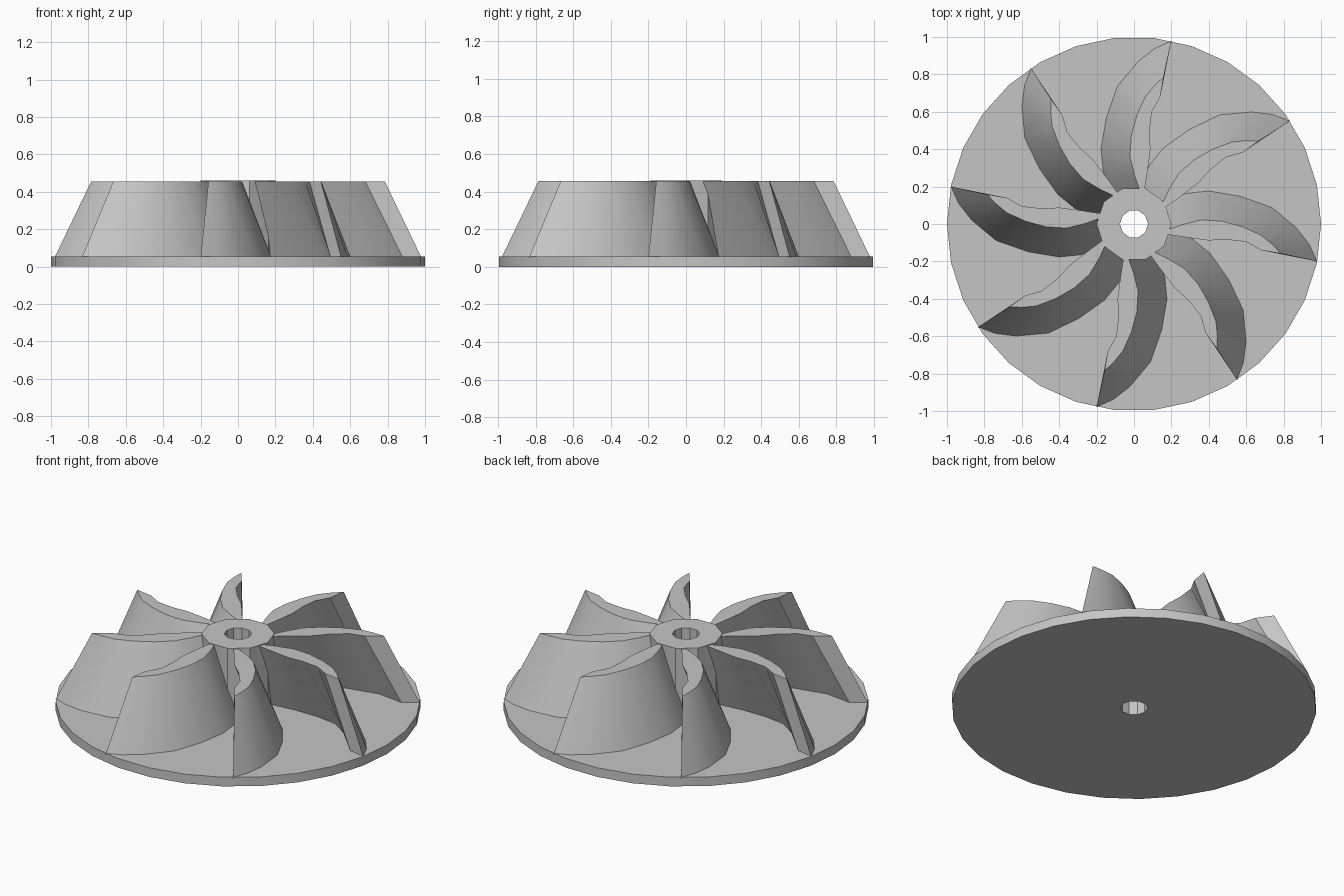
import bpy, bmesh, math

if "Cube" in bpy.data.objects:
    bpy.data.objects.remove(bpy.data.objects["Cube"])

grey = bpy.data.materials.new("light_grey")
grey.diffuse_color = (0.56, 0.56, 0.56, 1)
grey.use_nodes = True
grey.node_tree.nodes["Principled BSDF"].inputs["Base Color"].default_value = grey.diffuse_color


def finish(name, bm, angle=30):
    bmesh.ops.recalc_face_normals(bm, faces=bm.faces)
    me = bpy.data.meshes.new(name)
    bm.to_mesh(me)
    bm.free()
    ob = bpy.data.objects.new(name, me)
    bpy.context.collection.objects.link(ob)
    me.materials.append(grey)
    bpy.ops.object.select_all(action='DESELECT')
    ob.select_set(True)
    bpy.context.view_layer.objects.active = ob
    bpy.ops.object.shade_smooth_by_angle(angle=math.radians(angle))
    return ob


def decagon_radius(r, a):
    # distance from centre to the edge of a ten-sided outline at angle a
    step = math.radians(36)
    return r * math.cos(step / 2) / math.cos(a % step - step / 2)


def tube(name, sides, outer, inner, z0, z1):
    # ring with a ten-sided hole through it
    bm = bmesh.new()
    rows = []
    for i in range(sides):
        a = 2 * math.pi * i / sides
        q = decagon_radius(inner, a)
        rows.append([bm.verts.new((r * math.cos(a), r * math.sin(a), z))
                     for r, z in ((outer, z0), (outer, z1), (q, z1), (q, z0))])
    for i in range(sides):
        p, n = rows[i], rows[(i + 1) % sides]
        for k in range(4):
            j = (k + 1) % 4
            bm.faces.new((p[k], n[k], n[j], p[j]))
    return finish(name, bm)


# Back plate and hub
tube("back_plate", 30, 1.0, 0.075, 0, 0.055)
tube("hub", 10, 0.2, 0.075, 0.055, 0.46)

# Blade outlines: convex side from hub to tip, then concave side back to hub
base = [(.15, .11), (.28, .166), (.40, .178), (.567, .15), (.738, .09), (.87, -.02),
        (.94, -.11), (.98, -.2), (.88, -.18), (.78, -.05), (.61, .06), (.48, .08),
        (.33, .08), (.15, .06)]
crest = [(.17, -.035), (.26, -.003), (.36, .022), (.47, .015), (.58, -.015), (.68, -.06),
         (.74, -.11), (.785, -.158), (.68, -.14), (.60, -.095), (.49, -.083), (.40, -.088),
         (.30, -.075), (.17, -.055)]


def blade(i):
    a = i * math.pi / 4
    c, s = math.cos(a), math.sin(a)
    bm = bmesh.new()
    lo, hi = [[bm.verts.new((x * c - y * s, x * s + y * c, z)) for x, y in pts]
              for pts, z in ((base, 0.05), (crest, 0.455))]
    n = len(lo)
    for k in range(n):
        j = (k + 1) % n
        bm.faces.new((lo[k], lo[j], hi[j], hi[k]))
    bm.faces.new(lo)
    bm.faces.new(hi)
    finish("blade_%d" % (i + 1), bm, 35)


# Eight swept blades
for i in range(8):
    blade(i)
